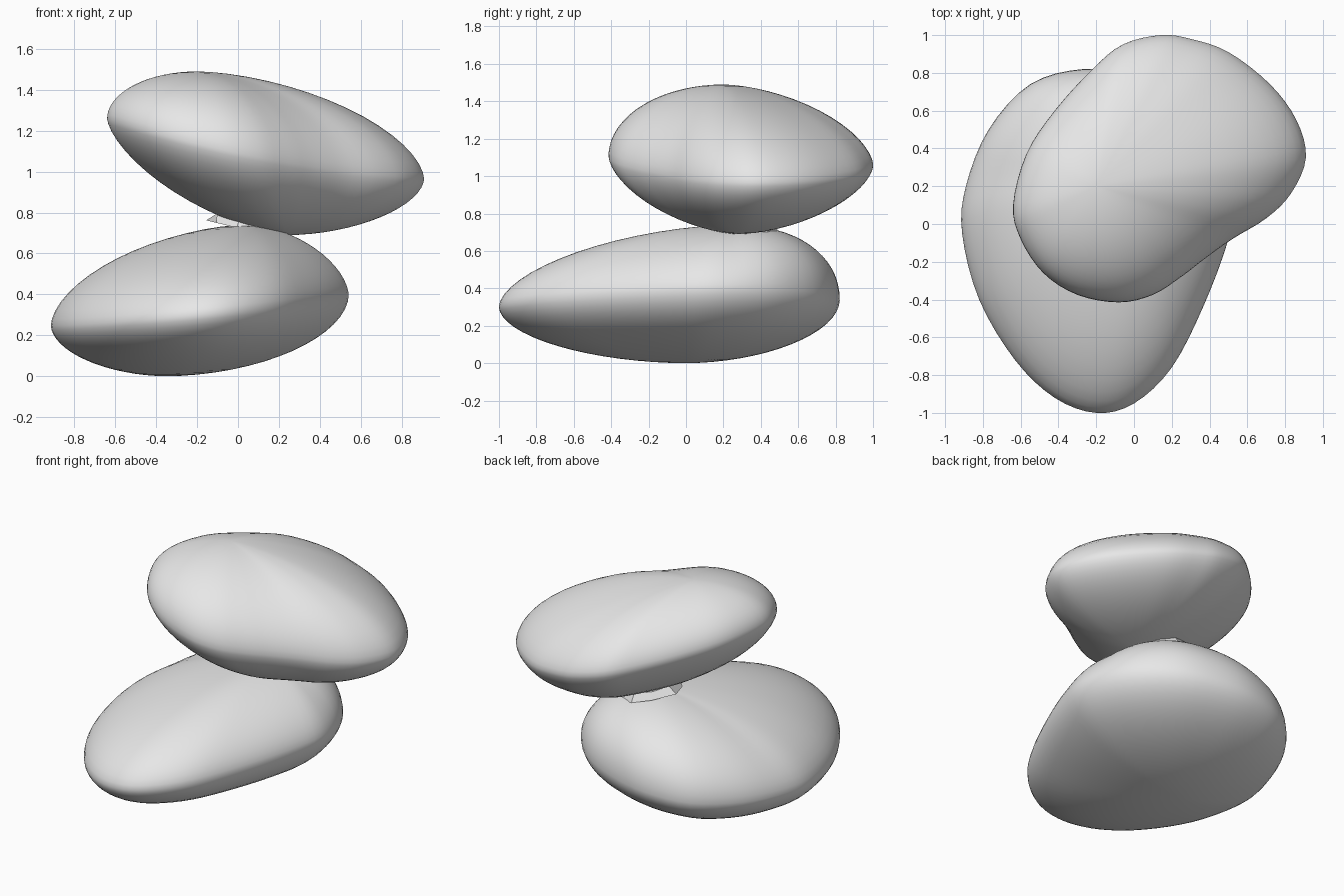
import bpy
import bmesh
import math
from mathutils import Vector

cube = bpy.data.objects.get("Cube")
if cube:
    bpy.data.objects.remove(cube, do_unlink=True)

# Plain grey stone colour
stone = bpy.data.materials.new("stone grey")
stone.diffuse_color = (0.8, 0.8, 0.8, 1)
stone.use_nodes = True
stone.node_tree.nodes["Principled BSDF"].inputs["Base Color"].default_value = stone.diffuse_color


def smooth_loop(points, steps):
    """Closed Catmull-Rom curve through the outline points."""
    pts = [Vector(p) for p in points]
    count = len(pts)
    loop = []
    for i in range(count):
        a, b, c, d = (pts[(i + k - 1) % count] for k in range(4))
        for k in range(steps):
            t = k / steps
            loop.append(0.5 * (2 * b + (c - a) * t
                               + (2 * a - 5 * b + 4 * c - d) * t ** 2
                               + (3 * b - a - 3 * c + d) * t ** 3))
    return loop


def finish(bm, name, smooth):
    bmesh.ops.recalc_face_normals(bm, faces=bm.faces[:])
    mesh = bpy.data.meshes.new(name)
    for face in bm.faces:
        face.smooth = smooth
    bm.to_mesh(mesh)
    bm.free()
    mesh.materials.append(stone)
    obj = bpy.data.objects.new(name, mesh)
    bpy.context.collection.objects.link(obj)


def pebble(name, outline, rim_height, domes, steps=4, rings=16):
    """Rim loop closed above and below by a dome; each dome has an apex
    and a roundness that depends on the direction from the apex."""
    bm = bmesh.new()
    loop = smooth_loop(outline, steps)
    rim = [bm.verts.new((p.x, p.y, rim_height(p.x, p.y))) for p in loop]
    count = len(rim)
    for apex, roundness in domes:
        tip = Vector(apex)
        previous = rim
        for k in range(1, rings):
            phi = math.pi / 2 * k / rings
            ring = []
            for v in rim:
                away = v.co - tip
                power = 2 / roundness(math.atan2(away.y, away.x))
                spread = math.cos(phi) ** power
                rise = math.sin(phi) ** power
                ring.append(bm.verts.new((tip.x + away.x * spread,
                                          tip.y + away.y * spread,
                                          tip.z + away.z * (1 - rise))))
            for i in range(count):
                j = (i + 1) % count
                bm.faces.new((previous[i], previous[j], ring[j], ring[i]))
            previous = ring
        pole = bm.verts.new(tip)
        for i in range(count):
            bm.faces.new((previous[i], previous[(i + 1) % count], pole))
    finish(bm, name, True)


# Lower stone: broad egg outline, tapering to the front
pebble(
    "lower_stone",
    [(-.2, -1), (0, -.95), (.2, -.76), (.37, -.43), (.5, -.08), (.54, .17),
     (.45, .46), (.25, .68), (0, .79), (-.27, .82), (-.55, .74), (-.77, .5),
     (-.89, .2), (-.91, -.05), (-.82, -.4), (-.63, -.72), (-.42, -.92)],
    lambda x, y: .34 + .1 * x + .02 * y,
    [((.05, .25, .74), lambda a: 1.7 + .5 * max(0, math.sin(a))),
     ((-.35, 0, 0), lambda a: 1.87)])

# Upper stone: tilted bean outline with a shallow waist on one side
pebble(
    "upper_stone",
    [(-.08, -.415), (.1, -.375), (.25, -.28), (.38, -.18), (.52, -.08),
     (.7, .03), (.83, .16), (.91, .35), (.86, .55), (.72, .74), (.5, .91),
     (.3, .98), (.14, 1), (-.06, .95), (-.22, .82), (-.42, .6), (-.57, .37),
     (-.64, .1), (-.6, -.08), (-.48, -.26), (-.3, -.375)],
    lambda x, y: 1.09 - .19 * x + .08 * (x - .13) ** 2,
    [((-.2, .2, 1.49), lambda a: 1.82 - .2 * math.cos(a - math.pi / 4)),
     ((.25, .28, .69), lambda a: 1.65 + .15 * math.cos(a))])

# Rough tilted contact patch between the stones
bm = bmesh.new()
bmesh.ops.create_cone(bm, cap_ends=True, segments=9, radius1=.2, radius2=.17, depth=.05)
for i, v in enumerate(bm.verts):
    v.co.x *= 1 + .12 * math.sin(i * 5)
    v.co += Vector((.06, .29, .735 - .24 * v.co.x))
finish(bm, "contact_patch", False)
